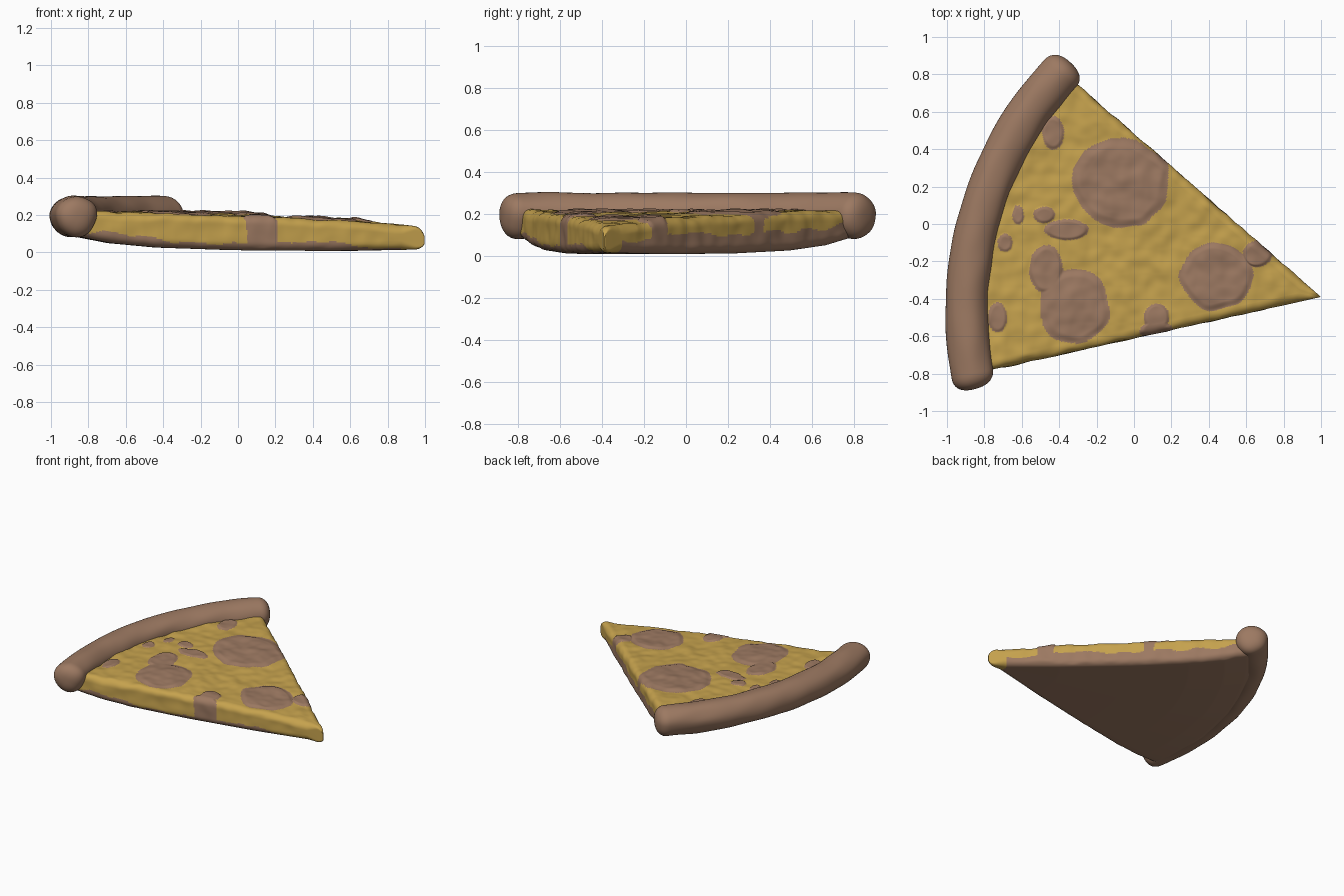
import bpy, bmesh, math
from mathutils import Vector, noise

if "Cube" in bpy.data.objects:
    bpy.data.objects.remove(bpy.data.objects["Cube"])

TIP = Vector((1.0, -0.39))
A0, A1 = math.radians(138.9), math.radians(192.5)   # cut edges, as seen from the tip


def material(name, rgb):
    m = bpy.data.materials.new(name)
    m.diffuse_color = (*rgb, 1)
    m.use_nodes = True
    m.node_tree.nodes["Principled BSDF"].inputs["Base Color"].default_value = m.diffuse_color
    return m


BROWN = material("baked brown", (0.335, 0.192, 0.122))
YELLOW = material("cheese yellow", (0.56, 0.36, 0.075))


def smooth(a, b, x):
    t = min(max((x - a) / (b - a), 0), 1)
    return t * t * (3 - 2 * t)


def lerp_table(table, x):
    for (x0, y0), (x1, y1) in zip(table, table[1:]):
        if x <= x1:
            return y0 + (y1 - y0) * max(x - x0, 0) / (x1 - x0)
    return table[-1][1]


def rim(ang):
    """Radius of the crust centreline at an angle around the tip."""
    return 1.835 + 0.075 * (ang - A0) / (A1 - A0)


def polar(rho, ang):
    return TIP + rho * Vector((math.cos(ang), math.sin(ang)))


def skin(name, rings, mats, pick=None):
    """Join closed rings of points into a smooth capped surface."""
    bm = bmesh.new()
    vs = [[bm.verts.new(p) for p in r] for r in rings]
    n = len(vs[0])
    for r0, r1 in zip(vs, vs[1:]):
        for i in range(n):
            bm.faces.new((r0[i], r0[(i + 1) % n], r1[(i + 1) % n], r1[i]))
    bm.faces.new(vs[0])
    bm.faces.new(vs[-1][::-1])
    bmesh.ops.recalc_face_normals(bm, faces=bm.faces)
    for f in bm.faces:
        f.smooth = True
        if pick:
            f.normal_update()
            f.material_index = pick(f.calc_center_median(), f.normal)
    me = bpy.data.meshes.new(name)
    bm.to_mesh(me)
    bm.free()
    for m in mats:
        me.materials.append(m)
    ob = bpy.data.objects.new(name, me)
    bpy.context.collection.objects.link(ob)
    return ob


# Brown toppings: centre x, y, radius x, y
SPOTS = [(-0.07, 0.22, 0.26, 0.24), (-0.32, -0.44, 0.19, 0.2), (-0.47, -0.24, 0.09, 0.13),
         (0.44, -0.28, 0.19, 0.18), (0.66, -0.16, 0.08, 0.07), (0.12, -0.5, 0.07, 0.075),
         (0.12, -0.57, 0.09, 0.05), (-0.36, -0.03, 0.12, 0.055), (-0.48, 0.05, 0.06, 0.045),
         (-0.43, 0.49, 0.06, 0.09), (-0.73, -0.5, 0.05, 0.08), (-0.69, -0.1, 0.04, 0.05),
         (-0.62, 0.05, 0.03, 0.05)]


def spot_depth(x, y):
    """Positive inside a topping, growing towards its centre."""
    w = 0.09 * noise.noise(Vector((x * 9, y * 9, 3)))
    return max(1 + w - math.hypot((x - a) / rx, (y - b) / ry) for a, b, rx, ry in SPOTS)


# Slice: rounded-rectangle sections swept outward from the tip
TOP = [(0, 0.135), (0.1, 0.145), (0.4, 0.17), (1.0, 0.198), (1.4, 0.212), (1.9, 0.215)]
BOTTOM = [(0, 0.016), (0.5, 0.008), (1.0, 0.012), (1.4, 0.026), (1.65, 0.05), (1.8, 0.08), (1.9, 0.11)]
ROWS, ACROSS, ARC, SIDE, UNDER = 230, 190, 7, 10, 40


def section(t):
    rho = 0.004 + 1.836 * t
    zb = lerp_table(BOTTOM, rho)
    zt = lerp_table(TOP, rho)
    k = min(rho / 0.06, 1)
    zm, k = 0.06, math.sqrt(1 - (1 - k) ** 2)          # rounded nose
    zt, zb = zm + (zt - zm) * k, zm + (zb - zm) * k
    width = rho * (A1 - A0)
    r = min(0.045, 0.4 * width, 0.4 * (zt - zb))
    pts = []                                           # (distance from upper edge, z)

    def arc(cx, cz, start):
        for i in range(1, ARC):
            q = start - math.pi / 2 * i / ARC
            pts.append((cx + r * math.cos(q), cz + r * math.sin(q)))

    def line(p, q, n):
        for i in range(n + 1):
            pts.append((p[0] + (q[0] - p[0]) * i / n, p[1] + (q[1] - p[1]) * i / n))

    line((r, zt), (width - r, zt), ACROSS)
    arc(width - r, zt - r, math.pi / 2)
    line((width, zt - r), (width, zb + r), SIDE)
    arc(width - r, zb + r, 0)
    line((width - r, zb), (r, zb), UNDER)
    arc(r, zb + r, -math.pi / 2)
    line((0, zb + r), (0, zt - r), SIDE)
    arc(r, zt - r, math.pi)
    ring = []
    for d, z in pts:
        a = d / width
        ang = A0 + (A1 - A0) * a
        p = polar(rho * rim(ang) / 1.84, ang)
        f = smooth(0.3, 1, (z - zb) / (zt - zb)) * smooth(0, 0.2, rho)
        bump = 0.011 * noise.noise(Vector((p.x * 6, p.y * 6, 0)))
        bump += 0.006 * noise.noise(Vector((p.x * 15, p.y * 15, 5)))
        bump += 0.010 * smooth(0, 0.2, spot_depth(p.x, p.y))
        out = 0.006 * noise.noise(Vector((p.x * 12, p.y * 12, z * 12))) * smooth(0, 0.3, rho)
        if 0.02 < a < 0.98:
            out = 0
        ring.append((p.x + out * 0.4, p.y + out, z + f * bump))
    return ring


def cheese_or_brown(c, n):
    d = Vector((c.x, c.y)) - TIP
    ang = math.atan2(d.y, d.x) % math.tau
    a = (ang - A0) / (A1 - A0)
    if d.length < 0.13:
        return 1                                       # cheese wraps the nose
    base = (0.105 if a < 0.5 else 0.05) - 0.05 * (1 - smooth(0, 0.6, d.length))
    base += 0.05 * smooth(1.2, 1.75, d.length)
    base += 0.03 * noise.noise(Vector((c.x * 7, c.y * 7, 9)))
    if n.z < -0.75 or c.z < base:
        return 0
    return 0 if spot_depth(c.x, c.y) > 0 else 1


skin("slice", [section(i / ROWS) for i in range(ROWS + 1)], [BROWN, YELLOW], cheese_or_brown)

# Crust: a round roll bent along the rim, with blunt rounded ends
C0, C1 = math.radians(136.9), math.radians(194.9)
STEPS, AROUND = 150, 40
rings = []
for i in range(STEPS + 1):
    t = 0.5 - 0.5 * math.cos(math.pi * i / STEPS)      # denser at the ends
    ang = C0 + (C1 - C0) * t
    end = min(t, 1 - t) * (C1 - C0) * 1.87
    k = max(0.05, (1 - (1 - min(end / 0.085, 1)) ** 2.4) ** (1 / 2.4))
    ring = []
    for j in range(AROUND):
        q = math.tau * j / AROUND
        cx, cz = math.cos(q), math.sin(q)
        b = 1 + 0.06 * noise.noise(Vector((ang * 9, cx * 1.2, cz * 1.2)))
        p = polar(rim(ang) + 0.113 * k * b * cx, ang)
        ring.append((p.x, p.y, 0.198 + (0.103 if cz > 0 else 0.115) * k * b * cz))
    rings.append(ring)
skin("crust", rings, [BROWN])
